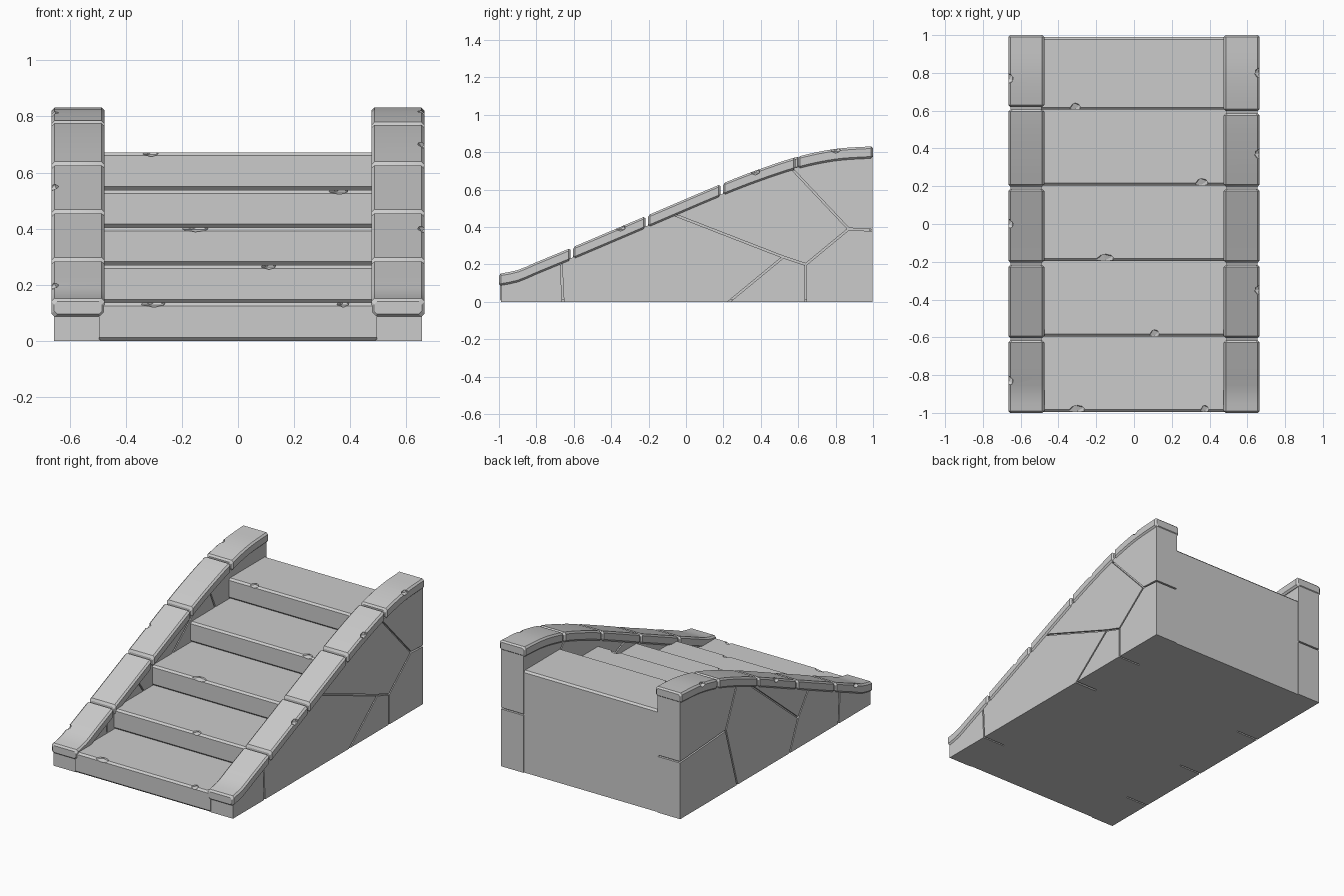
import bpy, bmesh, math
from mathutils import Vector, Matrix

cube = bpy.data.objects.get("Cube")
if cube:
    bpy.data.objects.remove(cube)

stone = bpy.data.materials.new("grey stone")
stone.use_nodes = True
stone.diffuse_color = (0.6, 0.6, 0.6, 1)
stone.node_tree.nodes["Principled BSDF"].inputs["Base Color"].default_value = (0.6, 0.6, 0.6, 1)


def add_object(name, bm):
    bmesh.ops.recalc_face_normals(bm, faces=bm.faces)
    mesh = bpy.data.meshes.new(name)
    bm.to_mesh(mesh)
    bm.free()
    mesh.materials.append(stone)
    obj = bpy.data.objects.new(name, mesh)
    bpy.context.collection.objects.link(obj)
    return obj


def loft(bm, rings):
    """Skin a row of vertex rings and close both ends."""
    rows = [[bm.verts.new(p) for p in ring] for ring in rings]
    n = len(rows[0])
    for a, b in zip(rows, rows[1:]):
        for i in range(n):
            bm.faces.new((a[i], a[(i + 1) % n], b[(i + 1) % n], b[i]))
    bm.faces.new(rows[0])
    bm.faces.new(rows[-1])


def extrude_profile(name, profile, x0, x1):
    bm = bmesh.new()
    loft(bm, [[(x, y, z) for y, z in profile] for x in (x0, x1)])
    return add_object(name, bm)


def cut(obj, bm):
    """Carve the cutter mesh out of the object, then discard the cutter."""
    cutter = add_object("cutter", bm)
    cutter.hide_render = True
    mod = obj.modifiers.new("cut", "BOOLEAN")
    mod.operation = "DIFFERENCE"
    mod.solver = "EXACT"
    mod.use_self = True
    mod.object = cutter
    bpy.context.view_layer.objects.active = obj
    bpy.ops.object.modifier_apply(modifier=mod.name)
    bpy.data.objects.remove(cutter)


def add_chip(bm, centre, radii):
    m = Matrix.Translation(centre) @ Matrix.Diagonal((*radii, 1))
    bmesh.ops.create_icosphere(bm, subdivisions=1, radius=1, matrix=m)


# Rail curve: height of the coping top along y
CURVE = [(-1, .15), (-.9, .17), (-.8, .212), (-.6, .295), (-.2, .465),
         (.2, .635), (.4, .712), (.6, .777), (.8, .818), (1, .832)]


def slope(i):
    a, b = CURVE[max(i - 1, 0)], CURVE[min(i + 1, len(CURVE) - 1)]
    return (b[1] - a[1]) / (b[0] - a[0])


def rail_z(y):
    i = max(k for k in range(len(CURVE) - 1) if k == 0 or CURVE[k][0] <= y)
    (y0, z0), (y1, z1) = CURVE[i], CURVE[i + 1]
    h = y1 - y0
    t = (y - y0) / h
    return ((2 * t**3 - 3 * t**2 + 1) * z0 + (t**3 - 2 * t**2 + t) * h * slope(i)
            + (3 * t**2 - 2 * t**3) * z1 + (t**3 - t**2) * h * slope(i + 1))


# Staircase: one chamfered profile
RISE, FIRST, B = .134, .136, .012
profile = []
for k in range(5):
    front = -.995 + .4 * k
    bottom = 0 if k == 0 else FIRST + RISE * (k - 1)
    top = FIRST + RISE * k
    profile += [(front + B, bottom), (front, bottom + B), (front, top - B), (front + B, top)]
profile += [(.99 - B, top), (.99, top - B), (.99, 0)]
stairs = extrude_profile("stairs", profile, -.496, .496)

# Chipped tread edges
bm = bmesh.new()
for k, x, width in [(0, -.3, .1), (0, .375, .05), (1, .11, .06),
                    (2, -.15, .11), (3, .36, .08), (4, -.31, .065)]:
    add_chip(bm, (x, -.99 + .4 * k, FIRST + RISE * k), (width / 2, .036, .017))
cut(stairs, bm)

# Joint lines between the wall stones, as (y, z) paths
RIGHT_JOINTS = [
    [(-.67, .25), (-.655, -.05)],
    [(-.38, .4), (-.235, .2), (-.125, -.05)],
    [(-.235, .2), (.3, .635)],
    [(.38, .72), (.52, .405), (.385, -.05)],
    [(.52, .405), (1.05, .372)],
]
LEFT_JOINTS = [
    [(.53, .75), (.87, .39), (.64, .2), (.64, -.05)],
    [(.87, .39), (1.05, .38)],
    [(.64, .2), (.52, .24), (.18, -.04)],
    [(.52, .24), (-.15, .5)],
    [(-.67, .25), (-.655, -.05)],
]


def wall_profile(inset):
    ys = [-.988 + inset + (1.984 - 2 * inset) * i / 24 for i in range(25)]
    return [(ys[0], inset)] + [(y, rail_z(y) - .055 - inset) for y in ys] + [(ys[-1], inset)]


def joint_cutter(paths):
    bm = bmesh.new()
    for path in paths:
        for a, b in zip(path, path[1:]):
            a, b = Vector(a), Vector(b)
            d = (b - a).normalized() * .005
            n = Vector((-d.y, d.x))
            quad = [a - d + n, a - d - n, b + d - n, b + d + n]
            loft(bm, [[(x, p.x, p.y) for p in quad] for x in (-1, 1)])
    return bm


# Side walls: cut stones around a recessed mortar core
for side, s, joints in (("right", -1, RIGHT_JOINTS), ("left", 1, LEFT_JOINTS)):
    wall = extrude_profile(side + "_wall", wall_profile(0), s * .49, s * .655)
    cut(wall, joint_cutter(joints))
    extrude_profile(side + "_wall_core", wall_profile(.013), s * .503, s * .642)


# Coping stones: chamfered section swept along the rail curve
def coping_ring(s, y, shrink):
    lo, hi, c = .475 + shrink, .665 - shrink, .011
    t, b = rail_z(y) - shrink, rail_z(y) - .065 + shrink
    pts = [(lo + c, t), (hi - c, t), (hi, t - c), (hi, b + c),
           (hi - c, b), (lo + c, b), (lo, b + c), (lo, t - c)]
    return [(s * x, y, z) for x, z in pts]


GAP, END = .007, .01
chips = {-1: {0: -.83, 2: 0, 4: .77}, 1: {1: -.35, 3: .37, 4: .8}}
for side, s in (("right", -1), ("left", 1)):
    seams = [-1 - GAP, -.61, -.21, .192, .612 if s < 0 else .592, 1 + GAP]
    for k in range(5):
        y0, y1 = seams[k] + GAP, seams[k + 1] - GAP
        inner = [y0 + END + (y1 - y0 - 2 * END) * i / 8 for i in range(9)]
        rings = [coping_ring(s, y0, END)]
        rings += [coping_ring(s, y, 0) for y in inner]
        rings += [coping_ring(s, y1, END)]
        bm = bmesh.new()
        loft(bm, rings)
        coping = add_object(f"{side}_coping_{k + 1}", bm)
        if k in chips[s]:
            y = chips[s][k]
            bm = bmesh.new()
            add_chip(bm, (s * .662, y, rail_z(y) - .004), (.026, .03, .02))
            cut(coping, bm)
        bpy.ops.object.select_all(action="DESELECT")
        coping.select_set(True)
        bpy.context.view_layer.objects.active = coping
        bpy.ops.object.shade_smooth_by_angle(angle=math.radians(25))
